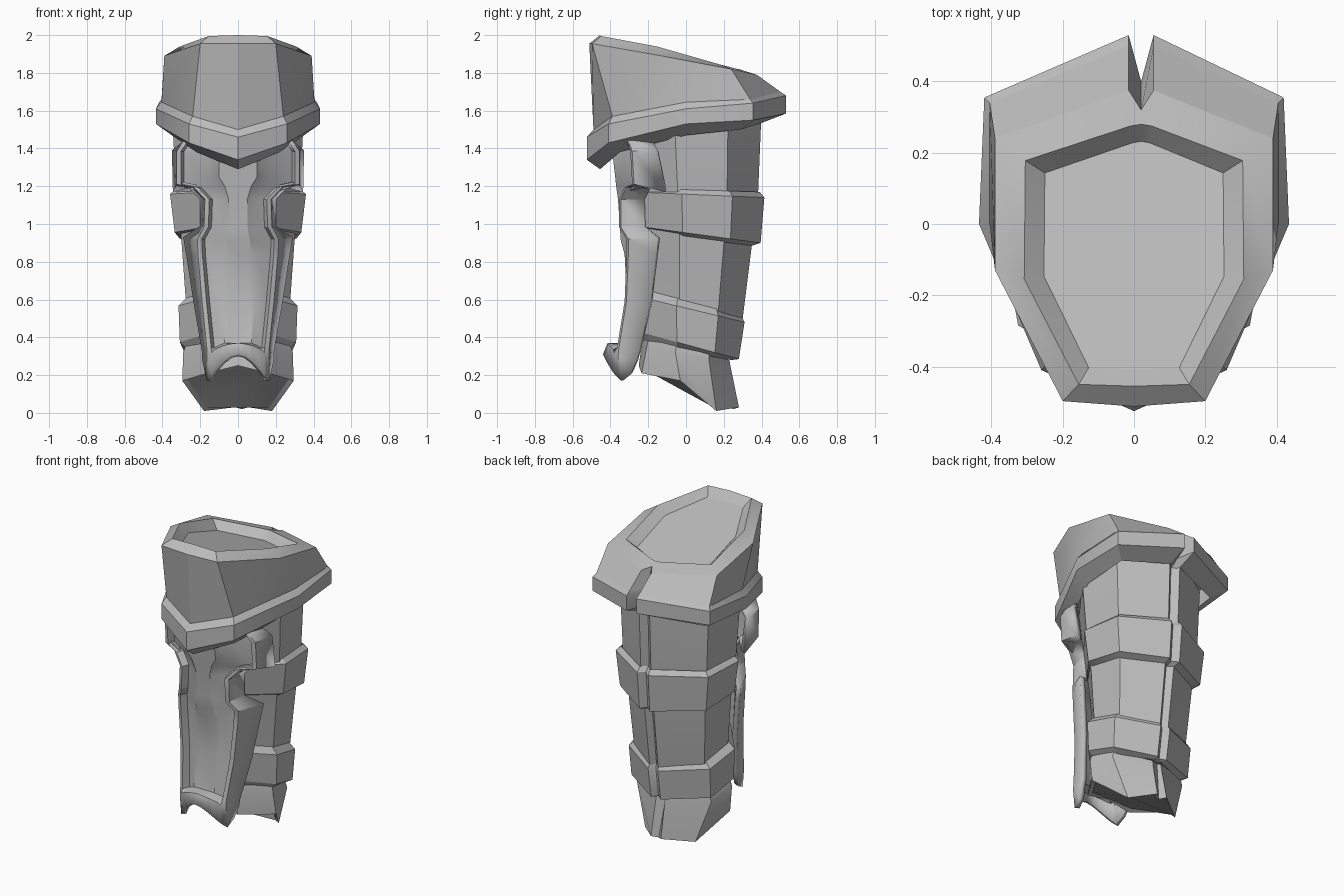
import bpy, bmesh, math

if "Cube" in bpy.data.objects:
    bpy.data.objects.remove(bpy.data.objects["Cube"])

metal = bpy.data.materials.new("plain_grey")
metal.diffuse_color = (0.5, 0.5, 0.5, 1)
metal.use_nodes = True
metal.node_tree.nodes["Principled BSDF"].inputs["Base Color"].default_value = metal.diffuse_color


def finish(name, bm, angle=28):
    me = bpy.data.meshes.new(name)
    bm.to_mesh(me)
    bm.free()
    ob = bpy.data.objects.new(name, me)
    bpy.context.collection.objects.link(ob)
    me.materials.append(metal)
    bpy.ops.object.select_all(action='DESELECT')
    ob.select_set(True)
    bpy.context.view_layer.objects.active = ob
    bpy.ops.object.shade_smooth_by_angle(angle=math.radians(angle))
    return ob


def mirror_ring(half):
    """Close a half outline (front centre to back centre) into a full ring."""
    ring = half + [(-x, y, z) for x, y, z in half[-2:0:-1]]
    return [(x + (0.02 if y > 0.22 and abs(x) < 0.1 else 0), y, z) for x, y, z in ring]


def leg_ring(w, yf, yb, zf, zb):
    """Leg cross-section with a narrow seam at the back, tilted from zf to zb."""
    shape = [(0, 0), (.5, .06), (1, .38), (.92, .76), (.11, 1), (0, .95)]
    return [(w * u, yf + (yb - yf) * t, zf + (zb - zf) * t) for u, t in shape]


def loft(name, halves, cap_start=False, cap_end=False, closed=False):
    bm = bmesh.new()
    rings = [[bm.verts.new(p) for p in mirror_ring(h)] for h in halves]
    pairs = list(zip(rings, rings[1:]))
    if closed:
        pairs.append((rings[-1], rings[0]))
    for a, b in pairs:
        for i in range(len(a)):
            j = (i + 1) % len(a)
            bm.faces.new((a[i], a[j], b[j], b[i]))
    if cap_start:
        bm.faces.new(rings[0])
    if cap_end:
        bm.faces.new(rings[-1])
    bmesh.ops.recalc_face_normals(bm, faces=bm.faces)
    return finish(name, bm)


# Leg sleeve
loft("leg_sleeve", [
    leg_ring(.345, -.34, .40, 1.44, 1.60),
    leg_ring(.325, -.30, .38, 1.12, 1.12),
    leg_ring(.30, -.27, .35, .93, .90),
    leg_ring(.275, -.24, .30, .62, .50),
    leg_ring(.25, -.23, .25, .40, .28)], True, True)

# Straps around the leg
loft("upper_strap", [
    leg_ring(.33, -.27, .39, 1.19, 1.17), leg_ring(.36, -.29, .415, 1.17, 1.14),
    leg_ring(.335, -.27, .395, .99, .90), leg_ring(.29, -.24, .35, .96, .885)], closed=True)
loft("lower_strap", [
    leg_ring(.275, -.25, .29, .66, .52), leg_ring(.315, -.27, .31, .62, .48),
    leg_ring(.308, -.25, .28, .43, .285), leg_ring(.26, -.22, .24, .36, .28)], closed=True)

# Ankle cuff with a slanted, closed underside
ankle_low = [(0, -.25, .25), (.16, -.235, .21), (.295, -.03, .17),
             (.18, .16, .01), (.035, .28, .03), (0, .25, .02)]
loft("ankle_cuff", [
    leg_ring(.275, -.22, .23, .42, .28), leg_ring(.29, -.235, .235, .36, .25), ankle_low,
    [(x * .92, y * .88 + .005, z * .95 + .02) for x, y, z in ankle_low]], cap_end=True)

# Knee cup with a sloped rim and recessed top
rim = [(0, -.455, 2.0), (.155, -.45, 1.995), (.308, -.155, 1.94),
       (.305, .178, 1.845), (.03, .275, 1.82), (0, .28, 1.82)]
knee_base = [(0, -.49, 1.50), (.24, -.39, 1.57), (.405, 0, 1.645),
             (.405, .34, 1.66), (.035, .50, 1.70), (0, .37, 1.68)]
loft("knee_cup", [
    [(x * .85, y * .85, z - .06) for x, y, z in knee_base], knee_base,
    [(0, -.512, 1.955), (.20, -.497, 1.955), (.39, -.13, 1.89),
     (.39, .24, 1.82), (.035, .375, 1.79), (0, .32, 1.80)],
    rim, [(x * .82, (y + .09) * .87 - .09, z - .05) for x, y, z in rim]], True, True)

# Knee band, pointed at the front and split at the back
plan = [(0, -.525), (.26, -.41), (.435, 0), (.42, .355), (.035, .53), (0, .40)]
plan_in = [(0, -.455), (.22, -.35), (.35, 0), (.34, .29), (.035, .40), (0, .35)]


def heights(outline, zs):
    return [(x, y, z) for (x, y), z in zip(outline, zs)]


loft("knee_band", [
    knee_base,
    heights(plan, (1.46, 1.53, 1.61, 1.64, 1.68, 1.66)),
    heights(plan, (1.34, 1.43, 1.53, 1.55, 1.585, 1.58)),
    heights(plan_in, (1.29, 1.38, 1.47, 1.50, 1.535, 1.53))], closed=True)

# Shin guard rows: centre z, edge z, centre y, rim inner x/y, rim outer x/y, channel depth
rows = [
    (1.46, 1.43, -.40, .25, -.27, .30, -.17, 0),
    (1.38, 1.39, -.39, .29, -.25, .35, -.15, 0),
    (1.25, 1.17, -.375, .29, -.24, .345, -.11, 0),
    (1.20, 1.19, -.37, .20, -.28, .26, -.19, 0),
    (1.13, 1.13, -.36, .14, -.31, .20, -.22, 0),
    (.98, .99, -.35, .145, -.31, .20, -.22, 0),
    (.91, .93, -.345, .18, -.27, .29, -.15, 0),
    (.84, .84, -.34, .177, -.27, .275, -.16, .015),
    (.60, .58, -.335, .155, -.28, .235, -.19, .03),
    (.37, .32, -.365, .13, -.32, .19, -.25, .02)]
grid = []
for zc, ze, yc, xi, yi, xo, yo, d in rows:
    zi = zc + (ze - zc) * .5
    ym = yc * .6 + yi * .4
    half = [(0, yc + d, zc), (xi * .35, yc + d, zc), (xi * .55, ym, zc), (xi - .005, yi, zi),
            (xi + .012, yi - .045, zi), (xi + .035, yi - .035, zi), (xo, yo, ze)]
    grid.append(half)
# Raised lip and arched lower edge of the shin guard
grid.append([(0, -.415, .37), (.04, -.413, .365), (.08, -.405, .355), (.125, -.385, .335),
             (.14, -.38, .32), (.165, -.36, .30), (.19, -.26, .28)])
grid.append([(0, -.44, .31), (.04, -.435, .30), (.08, -.42, .27), (.125, -.39, .22),
             (.14, -.375, .20), (.165, -.345, .17), (.175, -.29, .21)])
bm = bmesh.new()
lines = [[bm.verts.new(p) for p in [(-x, y, z) for x, y, z in h[:0:-1]] + h] for h in grid]
for a, b in zip(lines, lines[1:]):
    for i in range(len(a) - 1):
        bm.faces.new((a[i], b[i], b[i + 1], a[i + 1]))
guard = finish("shin_guard", bm)
solid = guard.modifiers.new("thickness", 'SOLIDIFY')
solid.thickness = .03
solid.offset = -1
